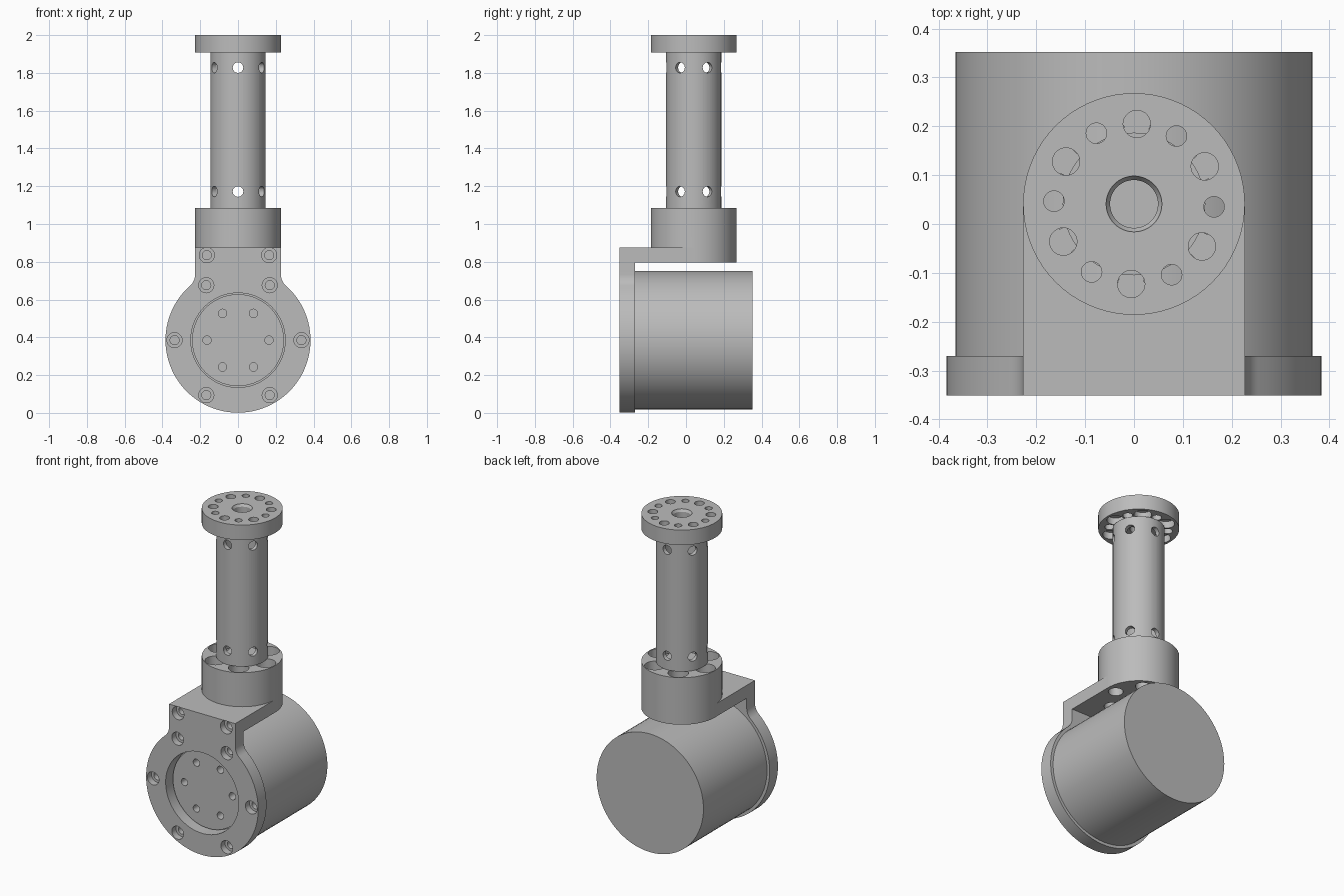
import bpy, bmesh
from math import radians, degrees, sin, cos, sqrt, acos
from mathutils import Matrix, Vector

old = bpy.data.objects.get("Cube")
if old:
    bpy.data.objects.remove(old, do_unlink=True)

metal = bpy.data.materials.new("machined grey")
metal.use_nodes = True
grey = (0.5, 0.5, 0.5, 1)
metal.diffuse_color = grey
metal.node_tree.nodes["Principled BSDF"].inputs["Base Color"].default_value = grey

AXIS_Z = 0.385      # height of the motor axis
HUB_Y = 0.041       # depth of the upright axis
FLANGE_R = 0.384
NECK = 0.227        # half width of neck and radius of the hubs
PLATE_Y, PLATE_BACK = -0.351, -0.27
ARM_LOW, ARM_TOP, HUB_TOP = 0.795, 0.875, 1.086
TUBE_TOP = 1.907
BOLT_R = 0.164
TWIST = -2

UP = Matrix.Translation((0, HUB_Y, 0))
BACK = Matrix.Translation((0, 0, AXIS_Z)) @ Matrix.Rotation(radians(-90), 4, "X")


def lathe(bm, profile, matrix, segs=72):
    """Closed turned solid from (radius, height) steps along local z."""
    rings = []
    for r, h in profile:
        rings.append([bm.verts.new(matrix @ Vector((r * cos(radians(360 * i / segs)),
                      r * sin(radians(360 * i / segs)), h))) for i in range(segs)])
    for a, b in zip(rings, rings[1:]):
        for i in range(segs):
            j = (i + 1) % segs
            bm.faces.new((a[i], a[j], b[j], b[i]))
    bm.faces.new(rings[0][::-1])
    bm.faces.new(rings[-1])


def polar(r, start, count=6):
    return [(r * cos(radians(start + 360 * k / count)),
             r * sin(radians(start + 360 * k / count))) for k in range(count)]


def finish(name, bm):
    bmesh.ops.recalc_face_normals(bm, faces=bm.faces)
    mesh = bpy.data.meshes.new(name)
    bm.to_mesh(mesh)
    bm.free()
    mesh.materials.append(metal)
    ob = bpy.data.objects.new(name, mesh)
    bpy.context.collection.objects.link(ob)
    return ob


def turned(name, profile, matrix):
    bm = bmesh.new()
    lathe(bm, profile, matrix)
    return finish(name, bm)


def drills(name, profile, places, segs=28):
    bm = bmesh.new()
    for m in places:
        lathe(bm, profile, m, segs)
    return finish(name, bm)


def combine(ob, tool, operation="DIFFERENCE"):
    mod = ob.modifiers.new("combine", "BOOLEAN")
    mod.operation, mod.solver, mod.object = operation, "EXACT", tool
    bpy.context.view_layer.update()
    mesh = bpy.data.meshes.new_from_object(ob.evaluated_get(bpy.context.evaluated_depsgraph_get()))
    ob.modifiers.clear()
    ob.data = mesh
    bpy.data.objects.remove(tool, do_unlink=True)


def move(m, x, y):
    return m @ Matrix.Translation((x, y, 0))


# Bracket face plate: round flange blended into a straight neck
FILLET = 0.08
fx = NECK + FILLET
fz = sqrt((FLANGE_R + FILLET) ** 2 - fx ** 2)
meet = degrees(acos(fx / (FLANGE_R + FILLET)))
side = [(NECK, ARM_TOP - AXIS_Z)]
side += [(fx + FILLET * cos(radians(180 + meet * i / 10)),
          fz + FILLET * sin(radians(180 + meet * i / 10))) for i in range(11)]
side += [(FLANGE_R * cos(radians(meet - (meet + 90) * i / 36)),
          FLANGE_R * sin(radians(meet - (meet + 90) * i / 36))) for i in range(1, 37)]
outline = side + [(-x, z) for x, z in side[-2::-1]]
bm = bmesh.new()
face = bm.faces.new([bm.verts.new((x, PLATE_Y, z + AXIS_Z)) for x, z in outline])
ext = bmesh.ops.extrude_face_region(bm, geom=[face])
bmesh.ops.translate(bm, vec=(0, PLATE_BACK - PLATE_Y, 0),
                    verts=[v for v in ext["geom"] if isinstance(v, bmesh.types.BMVert)])
bracket = finish("bracket", bm)

# Bracket arm and hub
bm = bmesh.new()
bmesh.ops.create_cube(bm, size=1, matrix=Matrix.Translation(
    (0, (PLATE_Y + HUB_Y) / 2, (ARM_LOW + ARM_TOP) / 2))
    @ Matrix.Diagonal((2 * NECK, HUB_Y - PLATE_Y, ARM_TOP - ARM_LOW, 1)))
arm = finish("arm", bm)
combine(arm, turned("hub", [(NECK, ARM_LOW), (NECK, HUB_TOP)], UP), "UNION")
combine(bracket, arm, "UNION")

# Bracket openings: rotor window, counterbored bolt holes, hub holes
combine(bracket, turned("window_cutter", [(0.25, -0.4), (0.25, -0.265)], BACK))
spots = polar(0.336, 0) + [(x, AXIS_Z - 0.835) for x in (-0.165, 0.165)]
combine(bracket, drills("bolt_cutter",
        [(0.04, -0.4), (0.04, -0.31), (0.024, -0.31), (0.024, -0.26)],
        [move(BACK, x, y) for x, y in spots]))
combine(bracket, drills("hub_cutter",
        [(0.042, 0.7), (0.042, 0.98), (0.058, 0.98), (0.058, 1.2)],
        [move(UP, x, y) for x, y in polar(BOLT_R, 58)]))

# Motor with a raised rotor face and threaded holes
motor = turned("motor_body", [(0.243, -0.29), (0.243, PLATE_BACK),
               (0.366, PLATE_BACK), (0.366, 0.352)], BACK)
combine(motor, drills("rotor_cutter", [(0.022, -0.4), (0.022, -0.23)],
        [move(BACK, x, y) for x, y in polar(BOLT_R, 0)]))

# Hollow upright tube with two rows of radial holes
tube = turned("upright_tube", [(0.146, HUB_TOP), (0.146, TUBE_TOP)], UP)
combine(tube, turned("bore_cutter", [(0.12, 1), (0.12, 1.95)], UP))
radial = [Matrix.Translation((0, HUB_Y, z)) @ Matrix.Rotation(radians(30 + 60 * k), 4, "Z")
          @ Matrix.Rotation(radians(90), 4, "Y") for z in (1.172, 1.828) for k in range(6)]
combine(tube, drills("radial_cutter", [(0.028, 0.09), (0.028, 0.2)], radial))

# Top flange with chamfered bore and alternating holes
flange = turned("top_flange", [(NECK, TUBE_TOP), (NECK, 2)], UP)
combine(flange, turned("centre_cutter", [(0.049, 1.8), (0.049, 1.985),
        (0.057, 1.997), (0.057, 2.1)], UP))
combine(flange, drills("large_cutter", [(0.028, 1.8), (0.028, 2.1)],
        [move(UP, x, y) for x, y in polar(BOLT_R, 90 + TWIST)]))
combine(flange, drills("small_cutter", [(0.05, 1.8), (0.05, 1.95), (0.021, 1.95), (0.021, 2.1)],
        [move(UP, x, y) for x, y in polar(BOLT_R, 60 + TWIST)]))

# Smooth round walls, crisp edges
bpy.ops.object.select_all(action="DESELECT")
for ob in (bracket, motor, tube, flange):
    ob.select_set(True)
bpy.context.view_layer.objects.active = bracket
bpy.ops.object.shade_smooth_by_angle(angle=radians(30))
